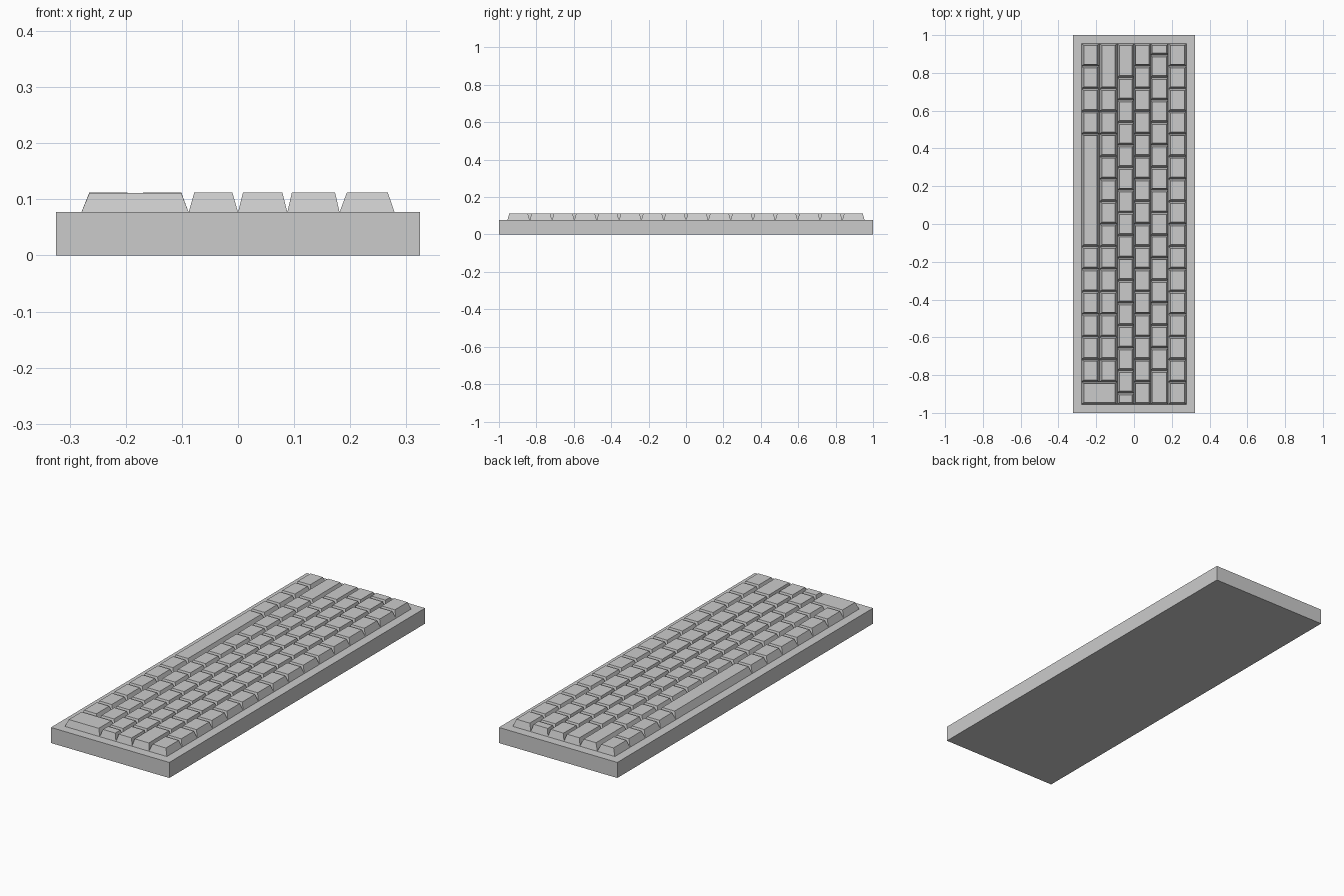
import bpy, bmesh

if "Cube" in bpy.data.objects:
    bpy.data.objects.remove(bpy.data.objects["Cube"])

BASE_Z = 0.077      # top of the case
KEY_Z = 0.112       # top of the key caps
END = 0.955         # half length of the key field
U = 2 * END / 16    # one key pitch


def add_frustum(bm, x0, x1, y0, y1, z0, z1, inset_l=0.0, inset_r=0.0, inset_y=0.0):
    """Box whose top is pulled in on each side."""
    low = [(x0, y0), (x1, y0), (x1, y1), (x0, y1)]
    a, b, c, d = x0 + inset_l, x1 - inset_r, y0 + inset_y, y1 - inset_y
    high = [(a, c), (b, c), (b, d), (a, d)]
    lo = [bm.verts.new((x, y, z0)) for x, y in low]
    hi = [bm.verts.new((x, y, z1)) for x, y in high]
    bm.faces.new(lo[::-1])
    bm.faces.new(hi)
    for i in range(4):
        j = (i + 1) % 4
        bm.faces.new((lo[i], lo[j], hi[j], hi[i]))


def make_object(name, bm):
    mesh = bpy.data.meshes.new(name)
    bm.to_mesh(mesh)
    bm.free()
    obj = bpy.data.objects.new(name, mesh)
    bpy.context.collection.objects.link(obj)
    return obj


# Case slab
bm = bmesh.new()
add_frustum(bm, -0.324, 0.324, -1, 1, 0, BASE_Z)
make_object("case", bm)

# Key rows: name, x range, left/right slope, key lengths in pitches from +y to -y
rows = [
    ("space_row", -0.279, -0.183, 0.014, 0.014, [1] * 4 + [5] + [1] * 6),
    ("lower_row", -0.183, -0.088, 0.014, 0.013, [2] + [1] * 13),
    ("home_row", -0.088, 0.0, 0.010, 0.010, [1.5] + [1] * 14 + [0.5]),
    ("upper_row", 0.0, 0.088, 0.009, 0.009, [1] * 16),
    ("number_row", 0.088, 0.181, 0.008, 0.008, [0.5] + [1] * 14 + [1.5]),
    ("function_row", 0.181, 0.279, 0.013, 0.012, [1] * 16),
]
for name, x0, x1, left, right, lengths in rows:
    bm = bmesh.new()
    y = END
    for n in lengths:
        add_frustum(bm, x0, x1, y - n * U, y, BASE_Z, KEY_Z, left, right, 0.010)
        y -= n * U
    make_object(name + "_keys", bm)

# Large corner key spanning the two lowest rows
bm = bmesh.new()
add_frustum(bm, -0.279, -0.088, -END, -END + U, BASE_Z, 0.111, 0.014, 0.013, 0.010)
make_object("corner_key", bm)
